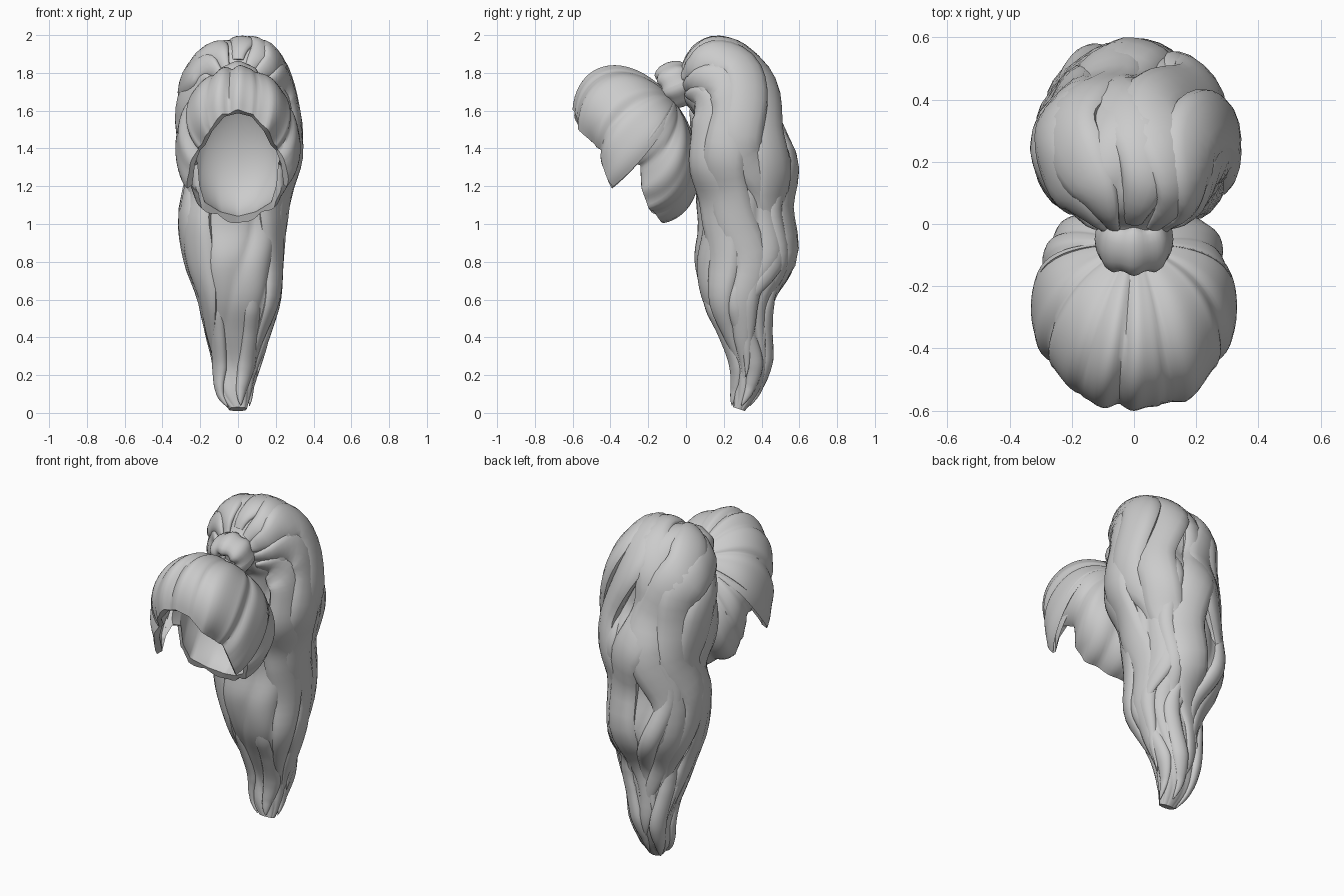
import bpy, math, random
from mathutils import Vector as V

if "Cube" in bpy.data.objects:
    bpy.data.objects.remove(bpy.data.objects["Cube"])

random.seed(4)
TAU = math.tau


def loft(name, rows, caps=True):
    """Skin a list of closed rings."""
    n = len(rows[0])
    verts = [p for r in rows for p in r]
    faces = [(j*n+i, j*n+(i+1) % n, (j+1)*n+(i+1) % n, (j+1)*n+i)
             for j in range(len(rows)-1) for i in range(n)]
    if caps:
        faces += [tuple(range(n))[::-1], tuple(range((len(rows)-1)*n, len(rows)*n))]
    me = bpy.data.meshes.new(name)
    me.from_pydata(verts, [], faces)
    ob = bpy.data.objects.new(name, me)
    bpy.context.collection.objects.link(ob)
    bpy.ops.object.select_all(action='DESELECT')
    ob.select_set(True)
    bpy.context.view_layer.objects.active = ob
    bpy.ops.object.mode_set(mode='EDIT')
    bpy.ops.mesh.select_all(action='SELECT')
    bpy.ops.mesh.normals_make_consistent(inside=False)
    bpy.ops.object.mode_set(mode='OBJECT')
    bpy.ops.object.shade_smooth_by_angle(angle=math.radians(50))
    return ob


def spline(pts, t):
    """Catmull-Rom through tuples, t in 0..1."""
    n = len(pts)-1
    s = min(max(t, 0), 1)*n
    k = min(int(s), n-1)
    u = s-k
    a, b, c, d = (pts[min(max(k+o, 0), n)] for o in (-1, 0, 1, 2))
    return [0.5*(2*q+(r-p)*u+(2*p-5*q+4*r-s2)*u*u+(3*q-p-3*r+s2)*u**3)
            for p, q, r, s2 in zip(a, b, c, d)]


# ---- hair cap: meridians running from the tie to the hairline ----
def full(y):
    return .32*(1+.3*min(y*y, 1))


def to_unit(p):
    dz = p[2]-1.42
    y = (p[1]+.27+.25*dz)/.32
    return V((p[0]/full(y), y, dz/.41))


def from_unit(q):
    dz = q.z*.41
    return V((q.x*full(q.y), -.27+q.y*.32-.25*dz, 1.42+dz))


half = [(0, -.59, 1.6), (.08, -.585, 1.58), (.15, -.565, 1.5), (.19, -.48, 1.42),
        (.22, -.455, 1.39), (.25, -.44, 1.31), (.265, -.39, 1.19), (.255, -.365, 1.28),
        (.24, -.31, 1.34), (.23, -.24, 1.31), (.22, -.235, 1.19),
        (.19, -.2, 1.09), (.1, -.15, 1.035), (0, -.12, 1.01)]
hairline = half + [(-x, y, z) for x, y, z in half[-2::-1]]
tie_dir = to_unit((0, -.03, 1.7)).normalized()
M, N = 182, 22
outer, inner = [], []
for j in range(N+1):
    f = .02+.98*j/N
    ro, ri = [], []
    for i in range(M):
        k = i/M*(len(hairline)-1)
        k0 = int(k)
        u = k-k0
        edge = to_unit(V(hairline[k0]).lerp(V(hairline[k0+1]), u))
        q = tie_dir.slerp(edge.normalized(), f)
        r = 1+(edge.length-1)*f**4
        ph = i/M*TAU
        lobe = abs(math.sin(6.5*ph+.8*math.sin(3*ph+1)+.6*f))
        amp = .06*math.sin(math.pi*min(f*.7, 1))
        rid = 1+amp*(lobe**.8-.5)+.012*math.sin(23*ph+2*f)*f
        ro.append(from_unit(q*r*rid))
        ri.append(from_unit(q*r*(.97-.1*math.sin(math.pi*f*.85))))
    outer.append(ro)
    inner.append(ri)
loft("hair_cap", outer+inner[::-1])

# ---- ponytail body: inner y,z / outer y,z / half width / x shift ----
stations = [(-.06, 1.66, -.09, 1.82, .08, 0), (.0, 1.63, -.02, 1.84, .11, 0),
            (.03, 1.6, .05, 1.93, .19, 0), (.05, 1.56, .16, 1.975, .24, 0),
            (.06, 1.47, .31, 1.93, .275, 0), (.05, 1.36, .42, 1.79, .29, 0),
            (.05, 1.25, .46, 1.55, .295, .01), (.06, 1.12, .55, 1.34, .26, 0),
            (.07, .98, .52, 1.1, .275, -.03), (.05, .8, .57, .83, .25, -.02),
            (.09, .6, .46, .62, .205, .01), (.18, .42, .44, .45, .16, 0),
            (.25, .25, .44, .27, .115, -.01), (.25, .11, .39, .12, .09, -.02),
            (.25, .03, .31, .01, .045, 0)]


def tail(t, a, s=1.0):
    yi, zi, yo, zo, w, sx = spline(stations, t)
    m, e = V((sx, (yi+yo)/2, (zi+zo)/2)), V((0, (yo-yi)/2, (zo-zi)/2))
    c, d = math.cos(a), math.sin(a)
    c = math.copysign(abs(c)**.85, c)
    d = math.copysign(abs(d)**.85, d)
    return m+s*(e*c+V((w*d, 0, 0)))


rows = []
for j in range(71):
    t = j/70
    amp = .08*min(1, t*5)
    rows.append([tail(t, a, 1+amp*(abs(math.sin(4*a+1.4*math.sin(t*14)))**.7-.6))
                 for a in (i/96*TAU for i in range(96))])
loft("ponytail_body", rows)


# ---- wavy locks lying on the ponytail ----
def lock(name, t0, t1, ang, wave, freq, phase, width, thick, tip=1.0):
    n, m = 40, 14

    def path(f):
        t = t0+(t1-t0)*f
        a = ang+wave*math.sin(freq*f+phase)*min(1, f*3)
        return tail(t, a, .91+.05*math.sin(freq*f+phase+1)+(tip-.93)*max(0, f-.8)*4), tail(t, a, 0)
    rings = []
    for j in range(n+1):
        f = j/n
        p, core = path(f)
        tan = (path(min(f+.01, 1))[0]-path(max(f-.01, 0))[0]).normalized()
        out = (p-core)
        out = (out-tan*out.dot(tan)).normalized()
        side = tan.cross(out)
        k = max(.04, min(1, .25+f*3.2)*min(1, (1-f)*2.6)**.8)
        rings.append([p+side*math.cos(b)*width*k+out*math.sin(b)*thick*k
                      for b in (TAU*i/m for i in range(m))])
    loft(name, rings)


# angle 0 = back, pi/2 = right side, pi = front
big = [(.0, .10, .92, .3), (.55, .08, .82, .34), (-.6, .08, .84, .34), (1.1, .07, .76, .34),
       (-1.15, .07, .8, .34), (1.65, .08, .9, .26), (-1.65, .08, .88, .26),
       (2.15, .1, .86, .15), (-2.15, .1, .9, .15)]
for i, (a, t0, t1, wv) in enumerate(big):
    lock(f"large_lock_{i}", t0, t1, a, wv, 13, abs(a)*.8+(a < 0)*.9, .115, .055, 1.0)
for i in range(4):
    lock(f"thin_lock_{i}", random.uniform(.35, .45), random.uniform(.84, .9), -1.5+i,
         .25, 8, i*2.1, .055, .04, 1.2)
for i in range(5):
    lock(f"tail_tip_{i}", .66, .975+.006*i, i*TAU/5+.3, .15, 5, i, .05, .035, 1.25)

# ---- hair tie: gathered ring round the ponytail root ----
axis = V((0, .9, .36)).normalized()
ux, up = V((1, 0, 0)), axis.cross(V((1, 0, 0)))
c = V((0, -.055, 1.735))
rings = []
for j in range(49):
    a = j/48*TAU
    rad = ux*math.cos(a)+up*math.sin(a)
    pleat = 1+.08*math.sin(7*a)
    rings.append([c+rad*(.08+.045*pleat*math.cos(b))+axis*.08*pleat*math.sin(b)
                  for b in (TAU*i/14 for i in range(14))])
loft("hair_tie", rings, caps=False)
